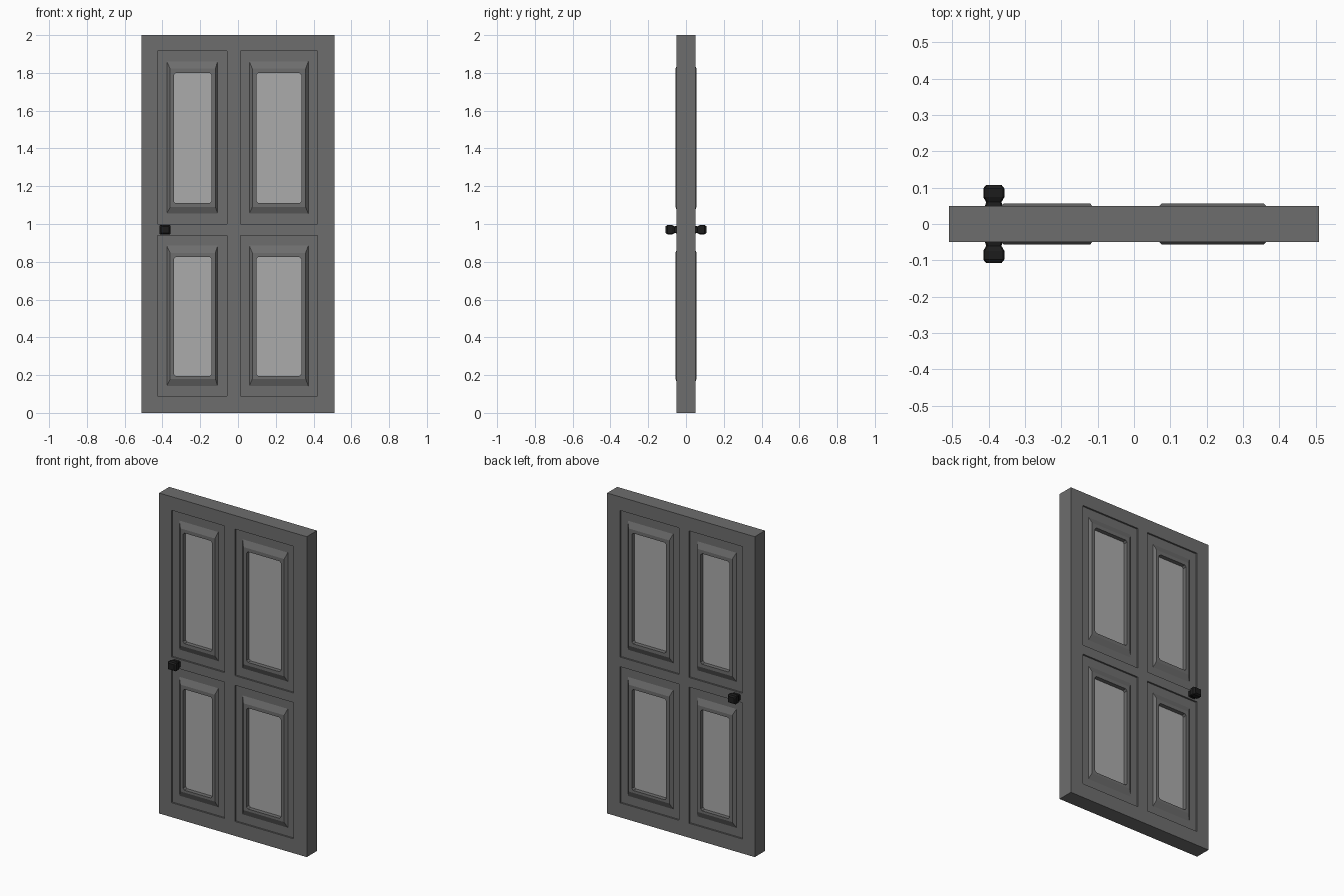
import bpy, bmesh

if "Cube" in bpy.data.objects:
    bpy.data.objects.remove(bpy.data.objects["Cube"])


def material(name, r, g, b):
    m = bpy.data.materials.new(name)
    m.diffuse_color = (r, g, b, 1)
    m.use_nodes = True
    m.node_tree.nodes["Principled BSDF"].inputs["Base Color"].default_value = m.diffuse_color
    return m


GREY = material("door_grey", 0.155, 0.155, 0.155)
PANE = material("pane_grey", 0.41, 0.41, 0.41)
BLACK = material("knob_black", 0.012, 0.012, 0.012)


def finish(bm, name, mats):
    bmesh.ops.remove_doubles(bm, verts=bm.verts, dist=1e-5)
    bmesh.ops.recalc_face_normals(bm, faces=bm.faces)
    me = bpy.data.meshes.new(name)
    bm.to_mesh(me)
    bm.free()
    for m in mats:
        me.materials.append(m)
    ob = bpy.data.objects.new(name, me)
    bpy.context.collection.objects.link(ob)
    return ob


def ring(bm, rect, y, c=0.0):
    """Rectangle in the xz plane with corners cut by c (8 points)."""
    x0, x1, z0, z1 = rect
    pts = [(x0 + c, z0), (x1 - c, z0), (x1, z0 + c), (x1, z1 - c),
           (x1 - c, z1), (x0 + c, z1), (x0, z1 - c), (x0, z0 + c)]
    return [bm.verts.new((x, y, z)) for x, z in pts]


def loft(bm, rings):
    for a, b in zip(rings, rings[1:]):
        for i in range(8):
            j = (i + 1) % 8
            bm.faces.new((a[i], a[j], b[j], b[i]))


def quad(bm, *pts):
    bm.faces.new([bm.verts.new(p) for p in pts])


# Layout: outer opening, groove inner edge, raised peak, pane opening
XS = [-0.51, -0.425, -0.057, 0.013, 0.42, 0.51]
ZS = [0, 0.09, 0.94, 1.0, 1.915, 2.0]
COLS = {1: [(-0.425, -0.057), (-0.377, -0.108), (-0.359, -0.12), (-0.34, -0.14)],
        3: [(0.013, 0.42), (0.06, 0.372), (0.076, 0.358), (0.098, 0.335)]}
ROWS = {1: [(0.09, 0.94), (0.143, 0.885), (0.18, 0.847), (0.195, 0.825)],
        3: [(1.0, 1.915), (1.055, 1.86), (1.09, 1.822), (1.11, 1.80)]}
T = 0.05

# Door slab with four moulded panels on both sides
bm = bmesh.new()
for s in (-1, 1):
    for i in range(5):
        for k in range(5):
            x0, x1, z0, z1 = XS[i], XS[i + 1], ZS[k], ZS[k + 1]
            if i in COLS and k in ROWS:
                r = [cx + cz for cx, cz in zip(COLS[i], ROWS[k])]
                rings = [ring(bm, r[0], s * T), ring(bm, r[0], s * 0.04),
                         ring(bm, r[1], s * 0.04), ring(bm, r[2], s * 0.056),
                         ring(bm, r[3], s * 0.056, 0.01), ring(bm, r[3], s * 0.03, 0.01)]
                loft(bm, rings)
                bm.faces.new(rings[-1]).material_index = 1
            else:
                quad(bm, (x0, s * T, z0), (x1, s * T, z0), (x1, s * T, z1), (x0, s * T, z1))
# Slab edges
for a, b in zip(XS, XS[1:]):
    for z in (0, 2):
        quad(bm, (a, -T, z), (b, -T, z), (b, T, z), (a, T, z))
for a, b in zip(ZS, ZS[1:]):
    for x in (-0.51, 0.51):
        quad(bm, (x, -T, a), (x, -T, b), (x, T, b), (x, T, a))
finish(bm, "door_panel", [GREY, PANE])

# Blocky knobs, one per side: neck flaring to a chamfered head
for s, name in ((-1, "front_knob"), (1, "back_knob")):
    bm = bmesh.new()
    rings = []
    for y, w, h in ((0.048, 0.025, 0.020), (0.06, 0.021, 0.018), (0.074, 0.029, 0.025),
                    (0.098, 0.029, 0.025), (0.108, 0.021, 0.018)):
        rings.append(ring(bm, (-0.386 - w, -0.386 + w, 0.97 - h, 0.97 + h), s * y, 0.004))
    loft(bm, rings)
    bm.faces.new(rings[0])
    bm.faces.new(rings[-1])
    finish(bm, name, [BLACK])
